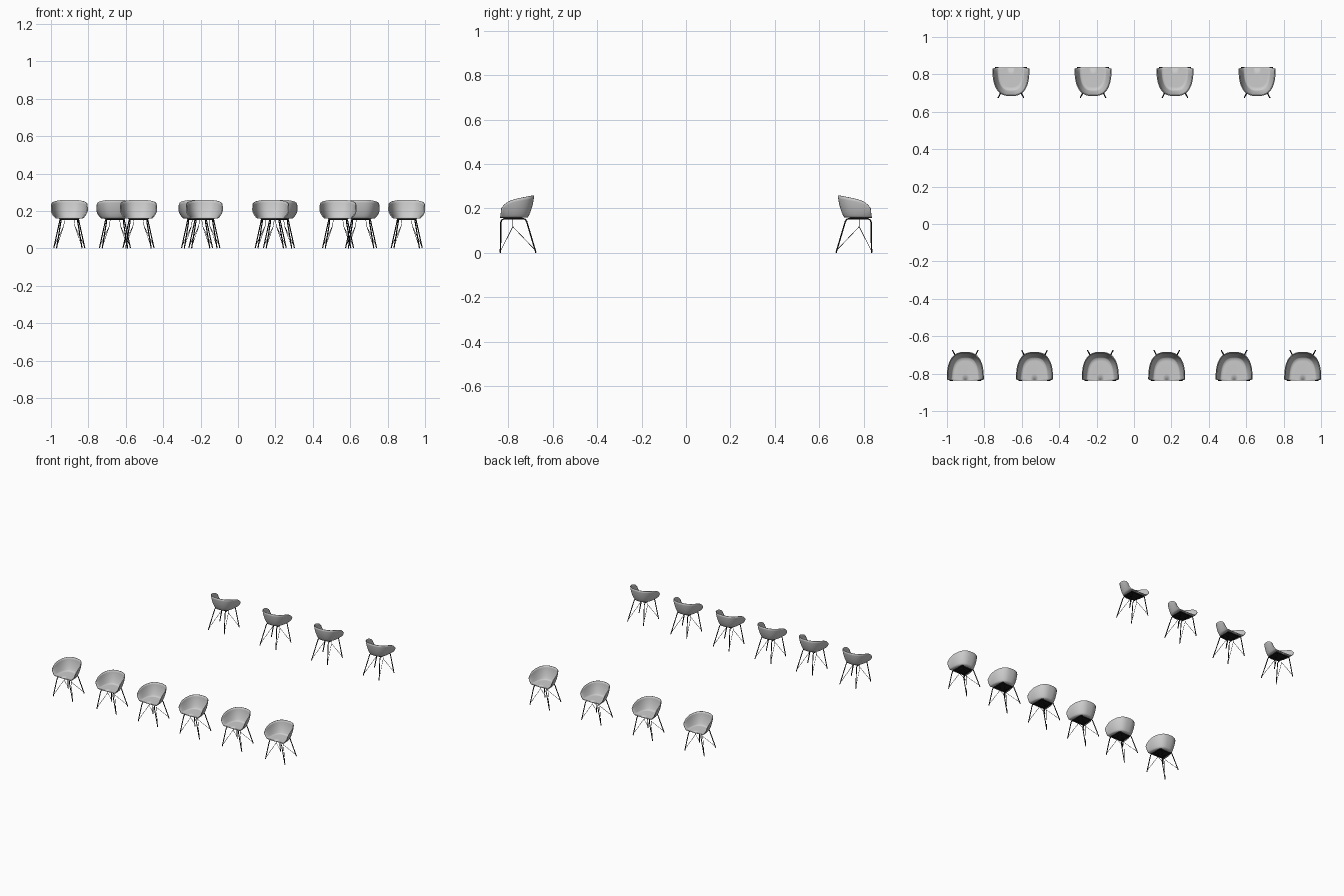
import bpy, bmesh
from math import sin, cos, pi, copysign

if "Cube" in bpy.data.objects:
    bpy.data.objects.remove(bpy.data.objects["Cube"])

FRONT_X = [-0.902, -0.532, -0.18, 0.175, 0.535, 0.902]
BACK_X = [-0.658, -0.219, 0.219, 0.658]

black = bpy.data.materials.new("black_metal")
black.diffuse_color = (0.01, 0.01, 0.01, 1)
black.use_nodes = True
black.node_tree.nodes["Principled BSDF"].inputs["Base Color"].default_value = black.diffuse_color


def u_curve(a, half_w, y0, depth, n):
    """Half superellipse: open towards -y, round at the back."""
    c, s = cos(a), max(sin(a), 0)
    return copysign(abs(c) ** (2 / n), c) * half_w, y0 + depth * s ** (2 / n)


def shell_mesh():
    # seat fan from the middle of the front edge, then a flared wall up to the rim
    bm = bmesh.new()
    cols, wall = 48, 8
    rows = []
    for i in range(cols + 1):
        u = i / cols
        a = pi * (0.4 * u + 0.6 * (1 - cos(pi * u)) / 2)
        bx, by = u_curve(a, 0.070, -0.837, 0.122, 2.7)
        rx, ry = u_curve(a, 0.0965, -0.832, 0.146, 2.6)
        v = (ry + 0.832) / 0.146
        rz = 0.231 + 0.028 * v - 0.031 * (1 - v) ** 6
        col = []
        for f in (0, 0.3, 0.6, 0.85):
            col.append((bx * f, -0.837 + (by + 0.837) * f, 0.159 + 0.002 * f))
        for k in range(wall + 1):
            t = k / wall
            h = 0.55 * sin(t * pi / 2) + 0.45 * t
            col.append((bx + (rx - bx) * h, by + (ry - by) * h,
                        0.161 + (rz - 0.161) * t ** 1.25))
        rows.append([bm.verts.new(p) for p in col])
    for r0, r1 in zip(rows, rows[1:]):
        for k in range(len(r0) - 1):
            bm.faces.new((r0[k], r0[k + 1], r1[k + 1], r1[k]))
    bmesh.ops.remove_doubles(bm, verts=bm.verts, dist=1e-5)
    bmesh.ops.recalc_face_normals(bm, faces=bm.faces)
    for f in bm.faces:
        f.smooth = True
    me = bpy.data.meshes.new("seat_shell")
    bm.to_mesh(me)
    bm.free()
    return me


def panel_mesh():
    # dark panel under the seat
    bm = bmesh.new()
    bmesh.ops.create_cube(bm, size=1)
    for v in bm.verts:
        v.co = (v.co.x * 0.1, v.co.y * 0.09 - 0.778, v.co.z * 0.003 + 0.1545)
    me = bpy.data.meshes.new("under_seat_panel")
    bm.to_mesh(me)
    bm.free()
    me.materials.append(black)
    return me


def rods(name, paths, radius):
    cu = bpy.data.curves.new(name, 'CURVE')
    cu.dimensions = '3D'
    cu.bevel_depth = radius
    cu.bevel_resolution = 1
    cu.use_fill_caps = True
    for path in paths:
        sp = cu.splines.new('POLY')
        sp.points.add(len(path) - 1)
        for p, co in zip(sp.points, path):
            p.co = (*co, 1)
    cu.materials.append(black)
    return cu


# bent side frames, cross bars and thin wire braces
frame, wires = [], []
for s in (-1, 1):
    frame.append([(s * 0.083, -0.836, 0.001), (s * 0.053, -0.834, 0.138),
                  (s * 0.051, -0.83, 0.148), (s * 0.05, -0.82, 0.153),
                  (s * 0.045, -0.735, 0.154), (s * 0.045, -0.724, 0.151),
                  (s * 0.045, -0.718, 0.142), (s * 0.068, -0.676, 0.001)])
    apex = (s * 0.03, -0.78, 0.118)
    for foot in ((s * 0.081, -0.834, 0.012), (s * 0.066, -0.679, 0.012)):
        wires.append([foot, apex, (s * 0.025, -0.78, 0.155)])
for y in (-0.82, -0.735):
    frame.append([(-0.048, y, 0.153), (0.048, y, 0.153)])

PARTS = (("seat_shell", shell_mesh()),
         ("under_seat_panel", panel_mesh()),
         ("leg_frame", rods("leg_frame", frame, 0.0032)),
         ("wire_brace", rods("wire_brace", wires, 0.0013)))


def chair(x, turn, tag):
    for part, data in PARTS:
        ob = bpy.data.objects.new(f"{part}_{tag}", data)
        bpy.context.collection.objects.link(ob)
        ob.location.x = x
        ob.rotation_euler.z = turn
        if part == "seat_shell":
            mod = ob.modifiers.new("thickness", 'SOLIDIFY')
            mod.thickness = 0.005
            mod.offset = 0


# two rows, back to back
for i, x in enumerate(FRONT_X):
    chair(x, 0, f"front_{i + 1}")
for i, x in enumerate(BACK_X):
    chair(x, pi, f"back_{i + 1}")
